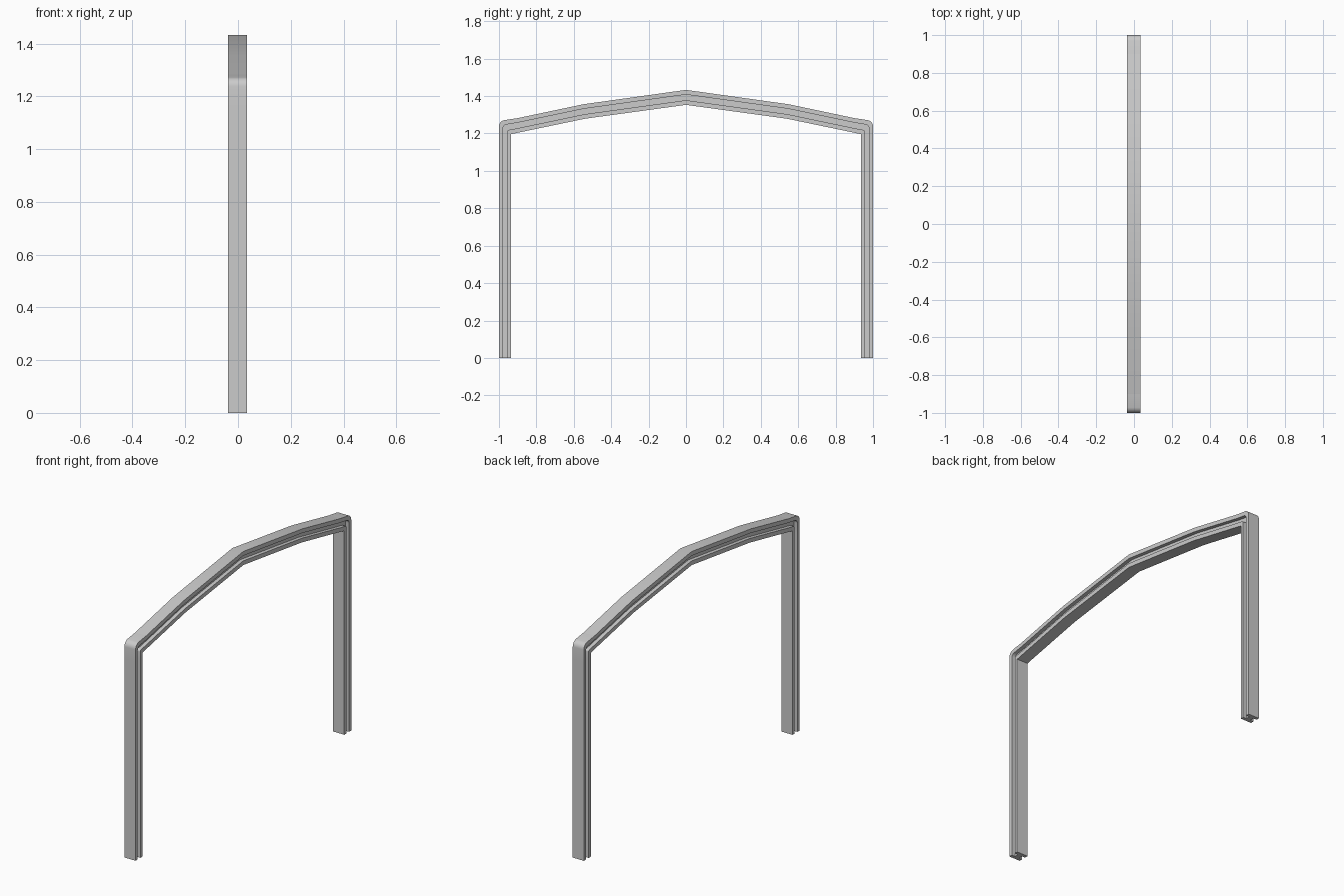
import bpy, bmesh
from math import sin, cos, radians

if "Cube" in bpy.data.objects:
    bpy.data.objects.remove(bpy.data.objects["Cube"])

X0, X1 = -0.037, 0.035      # side faces of the section
GROOVE = 0.022              # groove depth on each side
# I-shaped section: (x, depth fraction from outer edge to inner edge)
SECTION = [(X0, 0), (X1, 0), (X1, 0.31), (X1 - GROOVE, 0.31),
           (X1 - GROOVE, 0.69), (X1, 0.69), (X1, 1), (X0, 1),
           (X0, 0.69), (X0 + GROOVE, 0.69), (X0 + GROOVE, 0.31), (X0, 0.31)]


def sweep(name, stations, cap_start=False):
    """Loft the section through (outer, inner) stations in the yz plane, mirrored over y."""
    bm = bmesh.new()
    rings = []
    for (oy, oz), (iy, iz) in stations:
        rings.append([bm.verts.new((x, oy + (iy - oy) * t, oz + (iz - oz) * t))
                      for x, t in SECTION])
    n = len(SECTION)
    for a, b in zip(rings, rings[1:]):
        for i in range(n):
            j = (i + 1) % n
            bm.faces.new((a[i], a[j], b[j], b[i]))
    if cap_start:
        bm.faces.new(rings[0][::-1])
    bmesh.ops.remove_doubles(bm, verts=bm.verts[:], dist=1e-5)
    bmesh.ops.recalc_face_normals(bm, faces=bm.faces[:])
    # an open sweep can be turned inside out: check the outermost face
    f = min(bm.faces, key=lambda f: f.calc_center_median().y)
    if f.normal.y > 0:
        bmesh.ops.reverse_faces(bm, faces=bm.faces[:])
    me = bpy.data.meshes.new(name)
    bm.to_mesh(me)
    bm.free()
    ob = bpy.data.objects.new(name, me)
    bpy.context.collection.objects.link(ob)
    bpy.ops.object.select_all(action='DESELECT')
    ob.select_set(True)
    bpy.context.view_layer.objects.active = ob
    bpy.ops.object.shade_smooth_by_angle(angle=radians(25))
    m = ob.modifiers.new("Mirror", 'MIRROR')
    m.use_axis = (False, True, False)
    return ob


# upright legs
sweep("legs", [((-1, 0), (-0.935, 0)), ((-1, 1.165), (-0.935, 1.165))], cap_start=True)

# rounded eave corners
inner = (-0.935, 1.196)
arc = []
for k in range(7):
    a = radians(180 - 80 * k / 6)
    arc.append(((-0.965 + 0.035 * cos(a), 1.237 + 0.035 * sin(a)), inner))
eave_end = ((-0.9, 1.282), (-0.89, 1.206))
sweep("eave_corners", [((-1, 1.165), (-0.935, 1.165))] + arc + [eave_end])

# sloping rafters, meeting at the ridge
sweep("rafters", [eave_end, ((-0.55, 1.356), (-0.54, 1.279)), ((0, 1.433), (0, 1.353))])
